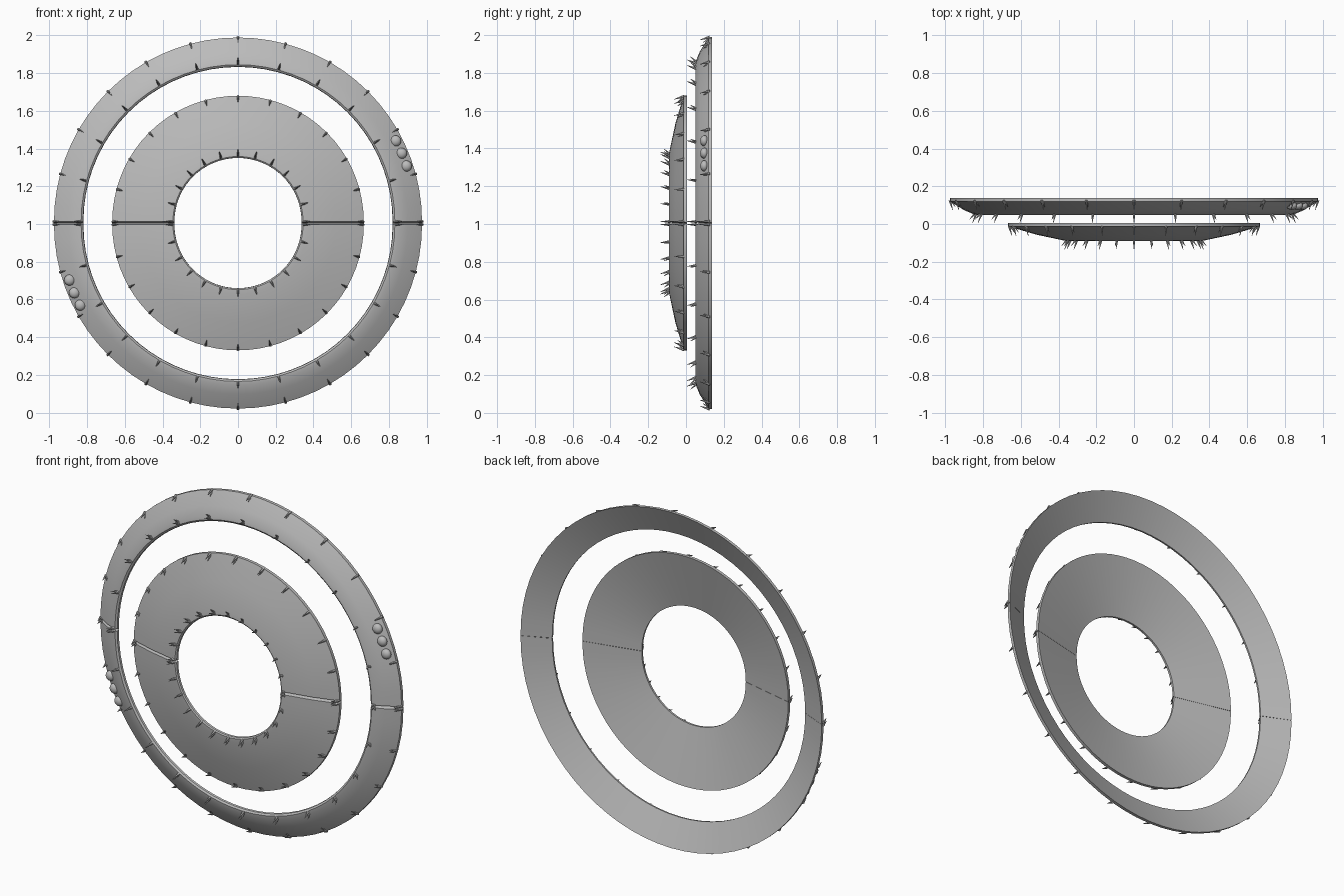
import bpy, bmesh, math
from mathutils import Vector, Matrix

cube = bpy.data.objects.get("Cube")
if cube:
    bpy.data.objects.remove(cube)

CENTRE_Z = 1.005
GAP = 0.008        # half of the groove between the two halves
SEGS = 36

grey = bpy.data.materials.new("plain_grey")
grey.use_nodes = True
grey.diffuse_color = (0.5, 0.5, 0.5, 1)
grey.node_tree.nodes["Principled BSDF"].inputs["Base Color"].default_value = (0.5, 0.5, 0.5, 1)


def finish(name, bm, angle=30):
    """Turn a bmesh into a named grey object, smooth with sharp edges kept."""
    bmesh.ops.recalc_face_normals(bm, faces=bm.faces)
    me = bpy.data.meshes.new(name)
    bm.to_mesh(me)
    bm.free()
    me.materials.append(grey)
    me.shade_smooth()
    me.set_sharp_from_angle(angle=math.radians(angle))
    ob = bpy.data.objects.new(name, me)
    bpy.context.collection.objects.link(ob)
    return ob


def place(r, y, angle, side):
    """Point on the upper (side 1) or lower (side -1) half."""
    return Vector((r * math.cos(angle), y, CENTRE_Z + side * (GAP + r * math.sin(angle))))


def half_ring(name, front, back, side):
    """Sweep a thin dished section through half a turn; the ends form a V groove."""
    bm = bmesh.new()
    rows = []
    for i in range(SEGS + 1):
        a = math.pi * i / SEGS
        row = [bm.verts.new(place(r, y, a, side)) for r, y in front + back]
        if i in (0, SEGS):
            for v in row[len(front):]:
                v.co.z = CENTRE_Z + side * 0.0005
        rows.append(row)
    n = len(rows[0])
    for p, q in zip(rows, rows[1:]):
        for j in range(n):
            k = (j + 1) % n
            bm.faces.new((p[j], p[k], q[k], q[j]))
    bm.faces.new(rows[0])
    bm.faces.new(rows[-1])
    return finish(name, bm)


def add_cone(bm, base, direction, length, radius):
    d = direction.normalized()
    turn = d.to_track_quat('Z', 'Y').to_matrix().to_4x4()
    bmesh.ops.create_cone(bm, cap_ends=True, segments=6, radius1=radius, radius2=0.001,
                          depth=length, matrix=Matrix.Translation(base + d * length / 2) @ turn)


def spikes(name, r, y, lean, side):
    """Row of forked claws every 15 degrees, leaning in or out along the radius."""
    bm = bmesh.new()
    for i in range(13):
        a = math.pi * i / 12
        out = Vector((math.cos(a), 0, side * math.sin(a)))
        fwd = Vector((0, -1, 0))
        base = place(r, y, a, side)
        add_cone(bm, base, fwd + out * lean, 0.055, 0.008)
        add_cone(bm, base + out * lean * 0.02, fwd + out * lean * 2.2, 0.042, 0.007)
    return finish(name, bm)


# Dished sections as (radius, depth): front from rim to bore, then back
outer_front = [(0.976, 0.12), (0.9, 0.073), (0.85, 0.052), (0.832, 0.049), (0.822, 0.056)]
outer_back = [(0.82, 0.068), (0.976, 0.138)]
inner_front = [(0.667, -0.012), (0.52, -0.056), (0.37, -0.088), (0.345, -0.09), (0.338, -0.085)]
inner_back = [(0.337, -0.072), (0.667, 0.006)]

for side, label in ((1, "upper"), (-1, "lower")):
    half_ring(f"outer_ring_{label}", outer_front, outer_back, side)
    half_ring(f"inner_ring_{label}", inner_front, inner_back, side)
    spikes(f"outer_ring_rim_spikes_{label}", 0.977, 0.126, -0.3, side)
    spikes(f"outer_ring_bore_spikes_{label}", 0.836, 0.056, 0.4, side)
    spikes(f"inner_ring_rim_spikes_{label}", 0.663, -0.01, -0.3, side)
    spikes(f"inner_ring_bore_spikes_{label}", 0.348, -0.084, 0.4, side)

    # Three domed studs, repeated half a turn round
    bm = bmesh.new()
    for deg in (18.7, 23.1, 27.5):
        a = math.radians(deg)
        pos = Vector((side * 0.943 * math.cos(a), 0.097, CENTRE_Z + side * 0.943 * math.sin(a)))
        bmesh.ops.create_uvsphere(bm, u_segments=20, v_segments=12, radius=0.029,
                                  matrix=Matrix.Translation(pos) @ Matrix.Diagonal((1, 0.75, 1, 1)))
    finish(f"studs_{label}", bm, 60)
